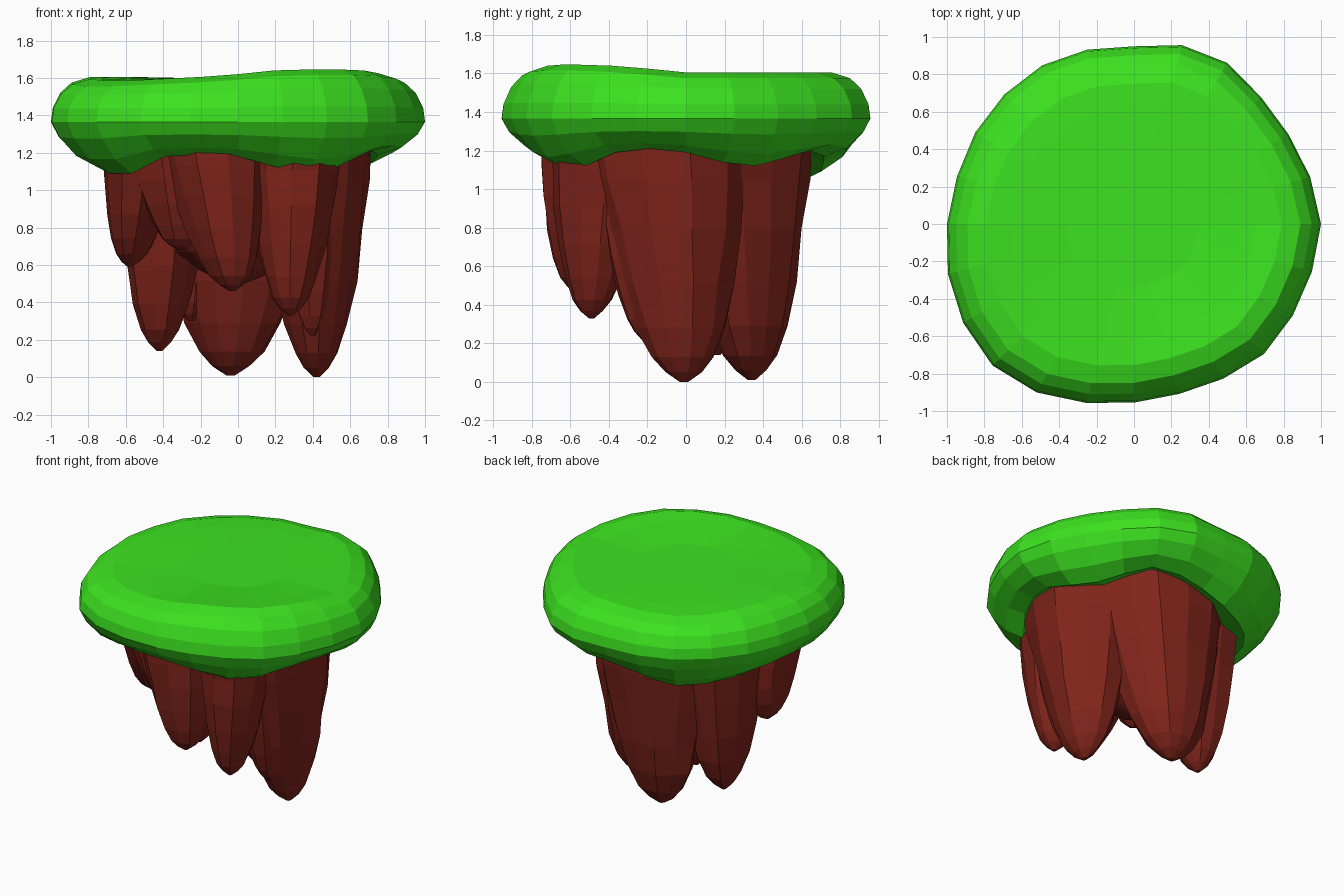
import bpy, bmesh, random
from math import sin, cos, pi

if "Cube" in bpy.data.objects:
    bpy.data.objects.remove(bpy.data.objects["Cube"])

random.seed(4)


def material(name, color):
    m = bpy.data.materials.new(name)
    m.diffuse_color = color
    m.use_nodes = True
    m.node_tree.nodes["Principled BSDF"].inputs["Base Color"].default_value = m.diffuse_color
    return m


GRASS = material("grass green", (0.045, 0.76, 0.014, 1))
ROCK = material("red brown rock", (0.22, 0.018, 0.011, 1))


def loft(name, rings, mat):
    """Skin a list of equal-length rings and close both ends."""
    bm = bmesh.new()
    loops = [[bm.verts.new(p) for p in ring] for ring in rings]
    n = len(rings[0])
    for a, b in zip(loops, loops[1:]):
        for i in range(n):
            j = (i + 1) % n
            bm.faces.new((a[i], a[j], b[j], b[i]))
    for end in (loops[0], loops[-1]):
        bm.faces.new(end)
    bmesh.ops.recalc_face_normals(bm, faces=bm.faces)
    me = bpy.data.meshes.new(name)
    bm.to_mesh(me)
    bm.free()
    ob = bpy.data.objects.new(name, me)
    bpy.context.collection.objects.link(ob)
    me.materials.append(mat)
    return ob


# Grass cap: outline radius, lower-rim height and top bump around the circle
RADIUS = [1, .975, .955, .96, .995, .99, .95, .965, .98, .98, .98, .98,
          1, 1.03, 1.055, 1.07, 1.04, .99, .955, .94, .955, .983, .98, .985]
RIM = [1.19, 1.14, 1.12, 1.16, 1.20, 1.17, 1.14, 1.09, 1.06, 1.07, 1.09, 1.12,
       1.14, 1.12, 1.09, 1.09, 1.18, 1.19, 1.18, 1.13, 1.09, 1.12, 1.19, 1.21]
BUMP = [0, 0, 0, 0, 0, 0, -.01, -.01, -.015, -.01, 0, 0,
        0, -.01, -.02, -.02, -.01, .0, .015, .035, .04, .04, .035, .02]
# scale, height, weight of the rim variation, weight of the top bump
PROFILE = [(.45, 1.25, 0, 0), (.62, 1.18, 1, 0), (.75, 1.13, 1, 0),
           (.87, 1.19, .6, 0), (.96, 1.285, .2, 0), (1, 1.365, 0, 0),
           (.99, 1.44, 0, .2), (.95, 1.52, 0, .6), (.89, 1.575, 0, 1),
           (.79, 1.605, 0, 1), (.65, 1.605, 0, .6), (.35, 1.6, 0, 0),
           (.04, 1.6, 0, 0)]
cap_rings = []
for s, z, rim, bump in PROFILE:
    ring = []
    for i, radius in enumerate(RADIUS):
        a = 2 * pi * i / len(RADIUS)
        # the outline swells most at the rim, so the flat top stays round
        ring.append((s * radius * cos(a), s * radius * sin(a),
                     z + rim * (RIM[i] - 1.13) + bump * BUMP[i]))
    cap_rings.append(ring)
loft("grass_cap", cap_rings, GRASS)

# Hanging rock lobes: straight-sided, blunt, slightly irregular columns
TAPER = [(0, 1), (.18, .92), (.38, .82), (.6, .68), (.78, .52), (.9, .36),
         (.96, .21), (1, .05)]


def lobe(name, top, rx, ry, tip, sides=11):
    uneven = [random.uniform(.93, 1.06) for _ in range(sides)]
    turn = random.uniform(0, pi)
    rings = []
    for t, s in TAPER:
        ring = []
        for i in range(sides):
            a = turn + 2 * pi * i / sides
            r = s * uneven[i] * random.uniform(.96, 1.04)
            ring.append((top[0] + (tip[0] - top[0]) * t + rx * r * cos(a),
                         top[1] + (tip[1] - top[1]) * t + ry * r * sin(a),
                         1.28 + (tip[2] - 1.28) * t))
        rings.append(ring)
    return loft(name, rings, ROCK)


# Core first, then the lobes that merge into it
rock = lobe("hanging_rock", (0, -.05), .60, .58, (0, 0, .50), 14)
lobes = [
    lobe("right_lobe", (.40, -.10), .32, .46, (.42, -.01, 0)),
    lobe("back_lobe", (.03, .27), .48, .39, (-.04, .34, .01), 13),
    lobe("left_lobe", (-.37, .13), .29, .36, (-.42, .16, .14)),
    lobe("front_lobe", (-.13, -.48), .31, .28, (-.03, -.56, .46)),
    lobe("front_right_lobe", (.31, -.42), .28, .28, (.28, -.49, .33)),
    lobe("front_left_lobe", (-.50, -.22), .24, .34, (-.58, -.12, .59)),
    # smaller webs between neighbouring lobes
    lobe("right_web", (.39, -.30), .22, .24, (.40, -.22, .22), 8),
    lobe("back_left_web", (-.22, .30), .27, .25, (-.25, .24, .30), 8),
    lobe("front_left_web", (-.35, -.36), .26, .25, (-.31, -.38, .68), 8),
]

# Fuse the lobes into one rock body
for part in lobes:
    mod = rock.modifiers.new("fuse", 'BOOLEAN')
    mod.operation = 'UNION'
    mod.solver = 'EXACT'
    mod.object = part
fused = bpy.data.meshes.new_from_object(
    rock.evaluated_get(bpy.context.evaluated_depsgraph_get()))
rock.modifiers.clear()
rock.data = fused
for part in lobes:
    bpy.data.objects.remove(part)
